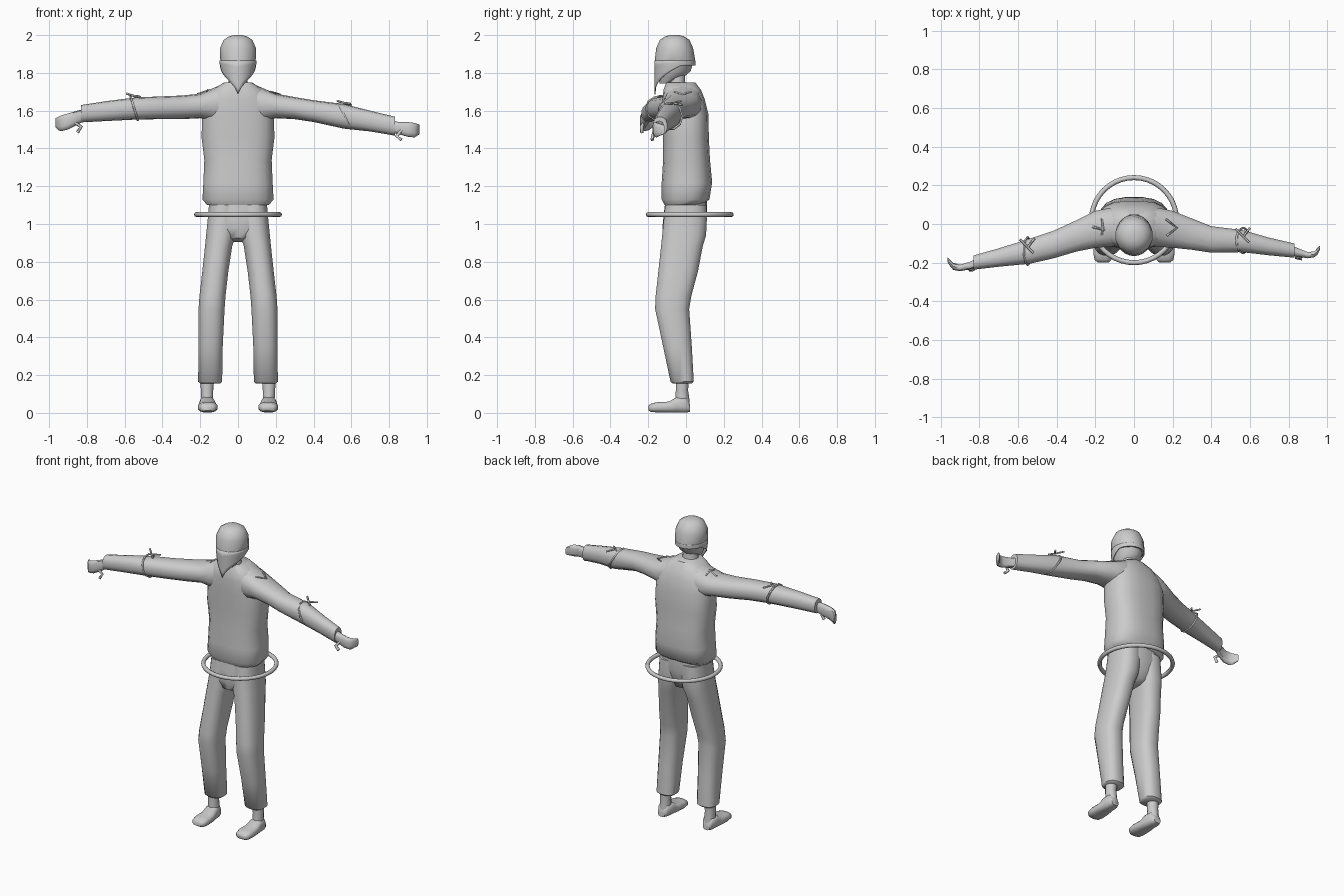
import bpy, bmesh, math
from mathutils import Vector

grey = bpy.data.materials.new("plain grey")
grey.diffuse_color = (0.6, 0.6, 0.6, 1)


def finish(name, bm, angle=50):
    bmesh.ops.recalc_face_normals(bm, faces=bm.faces)
    me = bpy.data.meshes.new(name)
    bm.to_mesh(me)
    bm.free()
    me.materials.append(grey)
    ob = bpy.data.objects.new(name, me)
    bpy.context.collection.objects.link(ob)
    bpy.ops.object.select_all(action='DESELECT')
    ob.select_set(True)
    bpy.context.view_layer.objects.active = ob
    bpy.ops.object.shade_smooth_by_angle(angle=math.radians(angle))
    return ob


def loft(name, rings, axis, sides=16, power=1.0, angle=50, mirror=False):
    """Rings are (position, lo_a, hi_a, lo_b, hi_b) across the given axis."""
    bm = bmesh.new()
    loops = []
    for p, a0, a1, b0, b1 in rings:
        loop = []
        for i in range(sides):
            t = 2 * math.pi * (i + .5) / sides
            c, s = math.cos(t), math.sin(t)
            a = (a0 + a1) / 2 + (a1 - a0) / 2 * math.copysign(abs(c) ** power, c)
            b = (b0 + b1) / 2 + (b1 - b0) / 2 * math.copysign(abs(s) ** power, s)
            co = {'X': (p, a, b), 'Y': (a, p, b), 'Z': (a, b, p)}[axis]
            loop.append(bm.verts.new((-co[0] if mirror else co[0], co[1], co[2])))
        loops.append(loop)
    for l0, l1 in zip(loops, loops[1:]):
        for i in range(sides):
            j = (i + 1) % sides
            bm.faces.new((l0[i], l0[j], l1[j], l1[i]))
    bm.faces.new(loops[0])
    bm.faces.new(loops[-1])
    return finish(name, bm, angle)


def strap(name, points, r=0.005, closed=False):
    cu = bpy.data.curves.new(name, 'CURVE')
    cu.dimensions = '3D'
    cu.bevel_depth, cu.bevel_resolution = r, 0
    cu.use_fill_caps = True
    sp = cu.splines.new('POLY')
    sp.points.add(len(points) - 1)
    for p, co in zip(sp.points, points):
        p.co = (*co, 1)
    sp.use_cyclic_u = closed
    cu.materials.append(grey)
    ob = bpy.data.objects.new(name, cu)
    bpy.context.collection.objects.link(ob)


# Jacket body
loft("jacket", [
    (1.10, -.165, .165, -.115, .085), (1.13, -.19, .19, -.13, .125),
    (1.22, -.185, .185, -.13, .14), (1.34, -.18, .18, -.122, .128),
    (1.46, -.195, .195, -.122, .122), (1.58, -.19, .19, -.125, .12),
    (1.66, -.175, .175, -.125, .10), (1.71, -.135, .135, -.12, .08),
    (1.75, -.075, .075, -.105, .05)], 'Z', 20, 0.75)

# Sleeves, each with its own pose
loft("left_sleeve", [
    (.06, -.11, .08, 1.54, 1.75), (.13, -.12, .085, 1.54, 1.72),
    (.20, -.125, .07, 1.56, 1.69), (.30, -.135, .03, 1.555, 1.672),
    (.40, -.15, -.01, 1.54, 1.655), (.56, -.147, -.03, 1.505, 1.635),
    (.70, -.163, -.07, 1.49, 1.60), (.83, -.175, -.10, 1.468, 1.568)], 'X', 14, .85)
loft("right_sleeve", [
    (-.06, -.11, .08, 1.54, 1.75), (-.13, -.12, .085, 1.54, 1.72),
    (-.20, -.125, .07, 1.56, 1.69), (-.30, -.145, .02, 1.555, 1.68),
    (-.42, -.18, -.035, 1.555, 1.675), (-.54, -.207, -.075, 1.553, 1.67),
    (-.70, -.222, -.125, 1.545, 1.65), (-.83, -.237, -.162, 1.538, 1.63)], 'X', 14, .85)

# Hands with thumbs
loft("left_hand", [
    (.81, -.165, -.11, 1.485, 1.55), (.85, -.17, -.125, 1.475, 1.54),
    (.90, -.178, -.145, 1.462, 1.54), (.935, -.172, -.14, 1.458, 1.535),
    (.95, -.158, -.12, 1.468, 1.53), (.962, -.132, -.112, 1.475, 1.525)], 'X', 10, .75)
loft("right_hand", [
    (-.81, -.225, -.175, 1.55, 1.61), (-.85, -.235, -.195, 1.525, 1.60),
    (-.90, -.245, -.21, 1.50, 1.585), (-.935, -.238, -.20, 1.492, 1.575),
    (-.95, -.22, -.185, 1.495, 1.568), (-.965, -.198, -.172, 1.51, 1.56)], 'X', 10, .75)
strap("left_thumb", [(.87, -.165, 1.50), (.84, -.175, 1.465), (.865, -.18, 1.445)], .01)
strap("right_thumb", [(-.87, -.225, 1.54), (-.83, -.235, 1.515), (-.85, -.235, 1.485)], .01)

# Hips and trouser legs
loft("hips", [
    (.905, -.03, .03, -.05, .03), (.925, -.08, .08, -.11, .07),
    (.98, -.16, .16, -.125, .095), (1.05, -.16, .16, -.118, .112),
    (1.13, -.15, .15, -.108, .11)], 'Z', 18, .8)
for side, flip in (("left", False), ("right", True)):
    loft(side + "_trouser_leg", [
        (.155, .095, .20, -.07, .03), (.165, .083, .212, -.083, .042),
        (.35, .08, .21, -.122, .032), (.55, .07, .21, -.165, .018),
        (.62, .065, .205, -.162, .03), (.75, .05, .19, -.148, .065),
        (.88, .03, .176, -.134, .09), (.94, .012, .17, -.128, .108),
        (1.02, .0, .162, -.12, .112), (1.10, .0, .155, -.112, .11)],
        'Z', 16, .8, mirror=flip)
    loft(side + "_ankle", [
        (.02, .125, .2, -.065, .02), (.07, .13, .195, -.058, .02),
        (.12, .13, .198, -.055, .012), (.18, .125, .2, -.055, .018)],
        'Z', 12, mirror=flip)
    loft(side + "_foot", [
        (.022, .14, .19, .005, .045), (.0, .125, .202, 0, .085),
        (-.05, .12, .205, 0, .085), (-.09, .112, .21, .002, .06),
        (-.15, .108, .212, .002, .058), (-.185, .115, .205, .004, .05),
        (-.198, .13, .19, .012, .038)], 'Y', 12, .7, mirror=flip)

# Neck, face and cap
loft("neck", [(1.68, -.065, .065, -.10, .02), (1.76, -.05, .05, -.09, -.005),
              (1.82, -.05, .05, -.085, .0)], 'Z', 12)
loft("face", [(1.745, -.035, .035, -.14, -.07), (1.78, -.06, .06, -.15, -.01),
              (1.81, -.075, .075, -.155, .025), (1.87, -.088, .088, -.158, .042)], 'Z', 14)
loft("cap", [
    (1.845, -.088, .088, -.15, .05), (1.86, -.096, .096, -.166, .05),
    (1.93, -.098, .098, -.158, .038), (1.975, -.078, .078, -.138, .018),
    (1.993, -.05, .05, -.11, -.01), (2.0, -.022, .022, -.085, -.035)], 'Z', 14, angle=35)

# Bandana hanging to a point over the mouth
bm = bmesh.new()
rows = []
for i in range(25):
    t = math.pi * (i / 12 - 1)
    f = abs(t) / math.pi
    low = 1.685 + .155 * min(1, f / .6) ** .7
    row = []
    for k in range(6):
        z = 1.865 + (low - 1.865) * k / 5
        w = .097 - .18 * max(0, 1.845 - z) * (1 if f < .75 else 0)
        row.append(bm.verts.new((w * math.sin(t), -.058 - .108 * math.cos(t), z)))
    rows.append(row)
for r0, r1 in zip(rows, rows[1:]):
    for k in range(5):
        bm.faces.new((r0[k], r0[k + 1], r1[k + 1], r1[k]))
bmesh.ops.remove_doubles(bm, verts=bm.verts, dist=1e-4)
scarf = finish("bandana", bm)
mod = scarf.modifiers.new("thickness", 'SOLIDIFY')
mod.thickness = .004

# Hoop round the hips
bpy.ops.mesh.primitive_torus_add(location=(0, .02, 1.05), major_radius=.22, minor_radius=.013,
                                 major_segments=40, minor_segments=8)
hoop = bpy.context.object
hoop.name = "hip_hoop"
hoop.data.materials.append(grey)
bpy.ops.object.shade_smooth()

# Cords tied round the sleeves, with loose ends
for name, c, lean, ry, rz in (("left", (.565, -.085, 1.57), -.035, .066, .07),
                              ("right", (-.55, -.14, 1.612), -.02, .072, .066)):
    ring = []
    for i in range(10):
        t = 2 * math.pi * i / 10
        ring.append((c[0] + lean * math.sin(t), c[1] + ry * math.cos(t), c[2] + rz * math.sin(t)))
    strap(name + "_arm_cord", ring, .006, True)
    knot = Vector((c[0], c[1] + .02, c[2] + rz))
    for k, end in enumerate(((.035, .045, -.01), (-.04, .04, .012), (.03, -.03, -.003))):
        strap(f"{name}_cord_end_{k}", [knot, knot + Vector(end)], .006)

# Short cords on the shoulders
strap("left_shoulder_cord", [(.165, .025, 1.70), (.222, -.02, 1.685), (.17, -.06, 1.70)], .006)
strap("right_shoulder_cord", [(-.165, .03, 1.695), (-.16, -.02, 1.708), (-.165, -.06, 1.698)], .006)
strap("right_shoulder_tie", [(-.215, -.015, 1.687), (-.15, -.03, 1.708)], .006)
